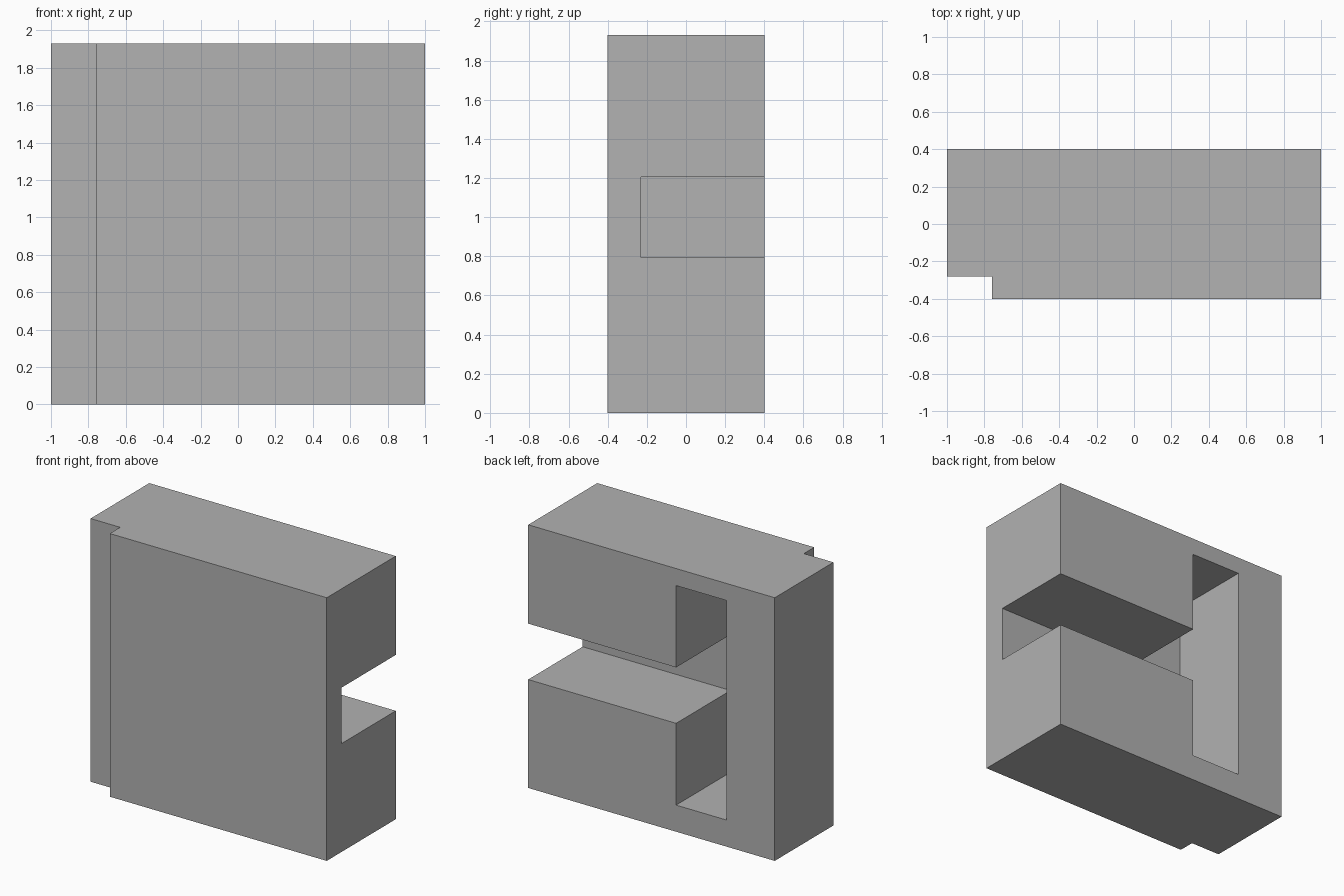
import bpy
import bmesh
from mathutils import Vector

cube = bpy.data.objects.get("Cube")
if cube:
    bpy.data.objects.remove(cube, do_unlink=True)

HEIGHT = 1.93

grey = bpy.data.materials.new("mid_grey")
grey.use_nodes = True
colour = (0.445, 0.445, 0.445, 1)
grey.diffuse_color = colour
grey.node_tree.nodes["Principled BSDF"].inputs["Base Color"].default_value = colour


def prism(name, outline, direction):
    """Extrude a flat outline into a closed solid."""
    bm = bmesh.new()
    face = bm.faces.new([bm.verts.new(p) for p in outline])
    result = bmesh.ops.extrude_face_region(bm, geom=[face], use_keep_orig=True)
    moved = [v for v in result["geom"] if isinstance(v, bmesh.types.BMVert)]
    bmesh.ops.translate(bm, verts=moved, vec=Vector(direction))
    bmesh.ops.recalc_face_normals(bm, faces=bm.faces)
    mesh = bpy.data.meshes.new(name)
    bm.to_mesh(mesh)
    bm.free()
    mesh.materials.append(grey)
    obj = bpy.data.objects.new(name, mesh)
    bpy.context.collection.objects.link(obj)
    return obj


# Block with a rebate along its front vertical edge
plan = [(-1, 0.4), (-1, -0.28), (-0.76, -0.28), (-0.76, -0.4), (1, -0.4), (1, 0.4)]
block = prism("slotted_block", [(x, y, 0) for x, y in plan], (0, 0, HEIGHT))

# T-shaped slot cut into the back, open at one side
near, far, mouth = -0.2, -0.61, 1.2
tee = [(far, 0.195), (near, 0.195), (near, 0.795), (mouth, 0.795),
       (mouth, 1.205), (near, 1.205), (near, 1.805), (far, 1.805)]
cutter = prism("slot_cutter", [(x, -0.23, z) for x, z in tee], (0, 0.9, 0))
cutter.hide_render = True

cut = block.modifiers.new("slot", 'BOOLEAN')
cut.operation = 'DIFFERENCE'
cut.solver = 'EXACT'
cut.object = cutter

# Apply the cut, then drop the helper
bpy.context.view_layer.objects.active = block
block.select_set(True)
bpy.ops.object.modifier_apply(modifier=cut.name)
bpy.data.objects.remove(cutter, do_unlink=True)
